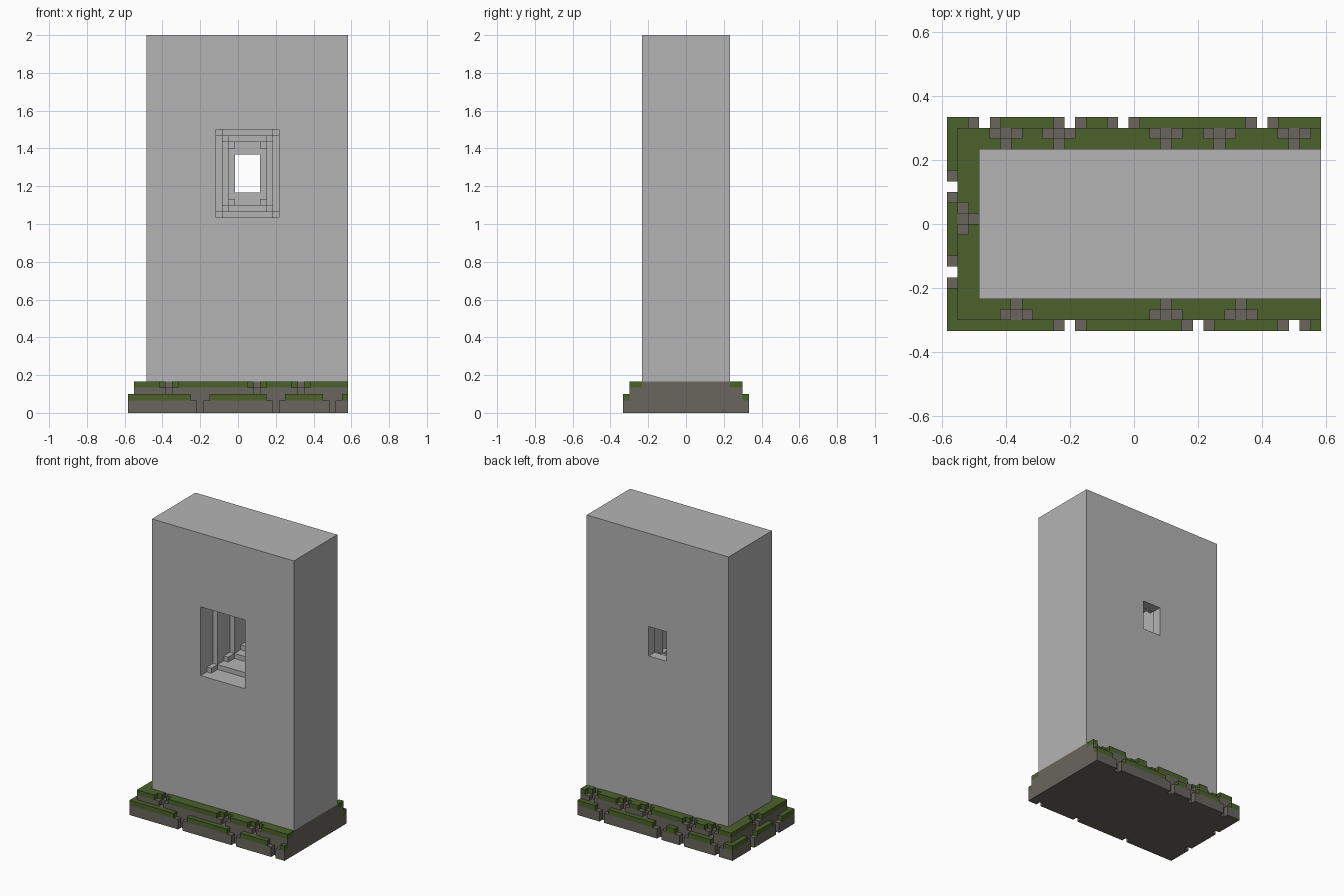
import bpy, bmesh, math
from mathutils import Vector

cube = bpy.data.objects.get("Cube")
if cube:
    bpy.data.objects.remove(cube, do_unlink=True)

U = 1 / 30            # one block unit
NX, NY = 35, 20       # plinth footprint in blocks


def material(name, rgb):
    m = bpy.data.materials.new(name)
    m.use_nodes = True
    m.diffuse_color = (*rgb, 1)
    bsdf = next(n for n in m.node_tree.nodes if n.type == 'BSDF_PRINCIPLED')
    bsdf.inputs["Base Color"].default_value = (*rgb, 1)
    bsdf.inputs["Roughness"].default_value = 0.9
    return m


plaster = material("pale_grey_wall", (0.456, 0.456, 0.456))
stone = material("olive_grey_stone", (0.138, 0.133, 0.107))
moss = material("moss_green", (0.072, 0.122, 0.024))


def finish(name, bm, mats):
    me = bpy.data.meshes.new(name)
    bm.to_mesh(me)
    bm.free()
    for m in mats:
        me.materials.append(m)
    ob = bpy.data.objects.new(name, me)
    bpy.context.collection.objects.link(ob)
    return ob


def box(name, lo, hi, mat):
    """Axis-aligned box between two corners."""
    bm = bmesh.new()
    bmesh.ops.create_cube(bm, size=1)
    lo, hi = Vector(lo), Vector(hi)
    for v in bm.verts:
        v.co = (lo + hi) / 2 + v.co * (hi - lo)
    return finish(name, bm, [mat])


# --- Mossy two-tier plinth, made of blocks with chipped joints ---
def inset(i, j):
    return min(i, j, NY - 1 - j)


cells = {(i, j, k) for i in range(NX) for j in range(NY) for k in range(5)
         if k < 3 or inset(i, j) >= 1}


def cell(side, along, depth, k):
    return {"front": (along, depth, k), "back": (along, NY - 1 - depth, k),
            "left": (depth, along, k)}[side]


lower_joints = {"front": (11, 23, 32), "back": (3, 11, 16, 29), "left": (5, 13)}
upper_joints = {"front": (6, 20, 27), "back": (5, 10, 20, 25, 32), "left": (10,)}
for side, places in lower_joints.items():
    for a in places:
        cells -= {cell(side, a + s, 0, 2) for s in (-1, 0, 1)}
        cells -= {cell(side, a, 0, k) for k in (0, 1)}
for side, places in upper_joints.items():
    for a in places:
        cells -= {cell(side, a + s, 1, 4) for s in (-1, 0, 1)}
        cells -= {cell(side, a, 1, 3), cell(side, a, 2, 4)}


def is_mossy(i, j, k):
    return (k == 2 and inset(i, j) == 0) or (k == 4 and inset(i, j) < 3)


bm = bmesh.new()
verts = {}


def vert(p):
    if p not in verts:
        verts[p] = bm.verts.new(((p[0] - NX / 2) * U, (p[1] - NY / 2) * U, p[2] * U))
    return verts[p]


# Keep only the outer skin of the blocks
for c in sorted(cells):
    for axis in range(3):
        for step in (0, 1):
            n = list(c)
            n[axis] += 2 * step - 1
            if tuple(n) in cells:
                continue
            u, w = (axis + 1) % 3, (axis + 2) % 3
            ring = []
            for du, dw in ((0, 0), (1, 0), (1, 1), (0, 1)):
                p = list(c)
                p[axis] += step
                p[u] += du
                p[w] += dw
                ring.append(vert(tuple(p)))
            f = bm.faces.new(ring if step else ring[::-1])
            f.material_index = 1 if is_mossy(*c) else 0
bmesh.ops.dissolve_limit(bm, angle_limit=math.radians(1), verts=bm.verts[:],
                         edges=bm.edges[:], delimit={'MATERIAL'})
finish("mossy_plinth", bm, [stone, moss])

# --- Wall slab ---
CX, CZ = 0.05, 38 * U          # window centre
FRONT, BACK = -7 * U, 7 * U
wall = box("wall", (CX - 16 * U, FRONT, 5 * U), (CX + 16 * U, BACK, 2), plaster)

# --- Stepped window: half width, half height, end depth of each opening ---
openings = [(5, 7, 4), (4, 6, 8), (3, 5, 12), (2, 3, 16)]
for w, h, d in openings:
    cutter = box("window_cutter", (CX - w * U, FRONT - 0.1, CZ - h * U),
                 (CX + w * U, FRONT + d * U, CZ + h * U), plaster)
    cutter.hide_render = True
    mod = wall.modifiers.new("window", 'BOOLEAN')
    mod.operation = 'DIFFERENCE'
    mod.solver = 'EXACT'
    mod.object = cutter
    bpy.context.view_layer.objects.active = wall
    bpy.ops.object.modifier_apply(modifier=mod.name)
    bpy.data.objects.remove(cutter, do_unlink=True)

# --- Small blocks in the corners of each window step ---
for w, h, d in openings[:3]:
    for sx in (-1, 1):
        for sz in (-1, 1):
            xs = sorted((CX + sx * w * U, CX + sx * (w - 1) * U))
            zs = sorted((CZ + sz * h * U, CZ + sz * (h - 1) * U))
            box("window_corner_block", (xs[0], FRONT + (d - 2) * U, zs[0]),
                (xs[1], FRONT + d * U, zs[1]), plaster)
